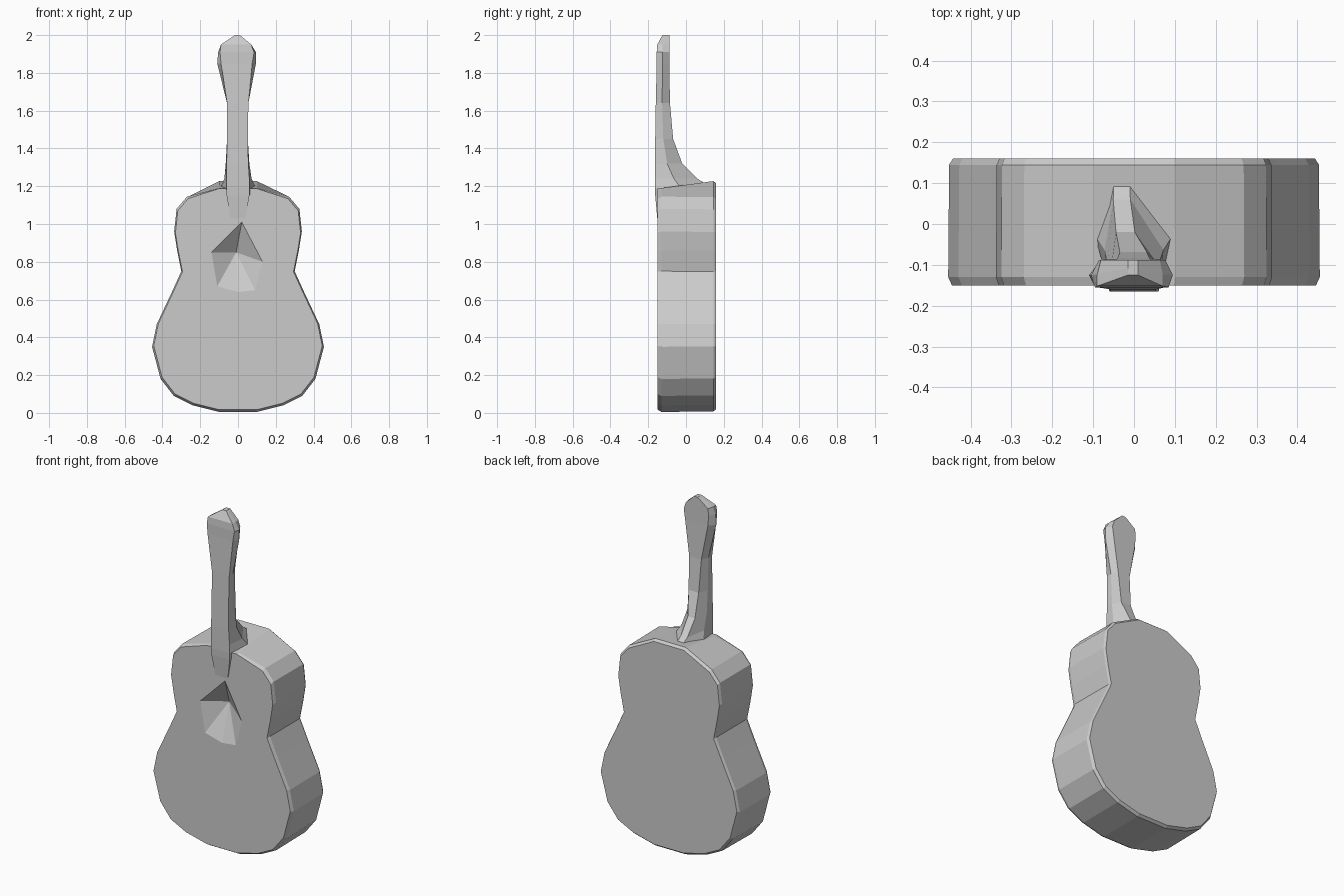
import bpy
import bmesh

cube = bpy.data.objects.get("Cube")
if cube:
    bpy.data.objects.remove(cube, do_unlink=True)

grey = bpy.data.materials.new("plain grey")
grey.use_nodes = True
colour = (0.6, 0.6, 0.6, 1)
grey.diffuse_color = colour
grey.node_tree.nodes["Principled BSDF"].inputs["Base Color"].default_value = colour


def loft(name, rings):
    """Join rings of equal length into one closed, flat-shaded solid."""
    bm = bmesh.new()
    loops = [[bm.verts.new(point) for point in ring] for ring in rings]
    count = len(loops[0])
    for low, high in zip(loops, loops[1:]):
        for i in range(count):
            j = (i + 1) % count
            bm.faces.new((low[i], low[j], high[j], high[i]))
    bm.faces.new(loops[0])
    bm.faces.new(loops[-1])
    bmesh.ops.recalc_face_normals(bm, faces=bm.faces)
    mesh = bpy.data.meshes.new(name)
    bm.to_mesh(mesh)
    bm.free()
    mesh.materials.append(grey)
    obj = bpy.data.objects.new(name, mesh)
    bpy.context.collection.objects.link(obj)
    return obj


# Body: mirrored waisted outline, swept front to back with softened rims
half = [(0.1, 0.005), (0.24, 0.04), (0.34, 0.09), (0.41, 0.18), (0.455, 0.35),
        (0.43, 0.47), (0.35, 0.64), (0.3, 0.75), (0.322, 0.86), (0.338, 0.96),
        (0.325, 1.08), (0.27, 1.145), (0.1, 1.19)]
outline = half + [(-x, z) for x, z in reversed(half)]


def body_ring(y, scale, rise):
    middle = 0.6
    ring = []
    for x, z in outline:
        lift = rise if z > 1.15 else 0
        ring.append((x * scale, y, middle + (z - middle) * scale + lift))
    return ring


body = loft("body", [
    body_ring(-0.15, 0.98, 0.01),
    body_ring(-0.13, 1, 0),
    body_ring(0.145, 0.995, 0.04),
    body_ring(0.16, 0.975, 0.04),
])

# Sound hole: a shallow faceted pit cut into the front
rim = [(0.02, 1.01), (-0.14, 0.85), (-0.11, 0.67), (0, 0.64), (0.09, 0.65), (0.13, 0.8)]
centre_x, centre_z = -0.01, 0.85


def hole_ring(y, scale):
    return [(centre_x + (x - centre_x) * scale, y, centre_z + (z - centre_z) * scale)
            for x, z in rim]


cutter = loft("sound_hole_cutter", [hole_ring(-0.19, 1.4), hole_ring(-0.15, 1),
                                    hole_ring(-0.07, 0.03)])
cutter.hide_render = True
cut = body.modifiers.new("sound hole", "BOOLEAN")
cut.operation = "DIFFERENCE"
cut.solver = "EXACT"
cut.object = cutter
bpy.context.view_layer.objects.active = body
bpy.ops.object.modifier_apply(modifier=cut.name)
bpy.data.objects.remove(cutter, do_unlink=True)


def neck_ring(z, left, right, front, back, narrow, flare=0, shift=0):
    """Six-sided section: flat front, flared middle and a narrower back."""
    middle = front + (back - front) * 0.45
    return [(left, front, z), (right, front, z), (right + flare, middle, z),
            (right * narrow + shift, back, z), (left * narrow + shift, back, z),
            (left - flare, middle, z)]


# Neck: fingerboard end, heel, slim shaft
shaft = [
    neck_ring(1.03, -0.04, 0.04, -0.152, -0.12, 1),
    neck_ring(1.15, -0.06, 0.06, -0.163, -0.1, 1),
    neck_ring(1.19, -0.06, 0.06, -0.165, 0.14, 0.3, 0.035, -0.03),
    neck_ring(1.24, -0.06, 0.06, -0.165, 0.06, 0.35, 0.012, -0.03),
    neck_ring(1.32, -0.06, 0.055, -0.165, -0.02, 0.4, 0.005, -0.02),
    neck_ring(1.45, -0.058, 0.052, -0.163, -0.068, 0.6),
    neck_ring(1.64, -0.058, 0.055, -0.16, -0.085, 0.7),
]
loft("neck", shaft)

# Headstock: flares out, then closes to an off-centre peak
loft("headstock", [
    shaft[-1],
    neck_ring(1.85, -0.09, 0.075, -0.155, -0.088, 0.9, 0.02),
    neck_ring(1.91, -0.095, 0.085, -0.155, -0.088, 0.9, 0.01),
    neck_ring(1.95, -0.09, 0.07, -0.152, -0.088, 0.9),
    neck_ring(2, -0.015, 0.01, -0.125, -0.088, 1),
])
